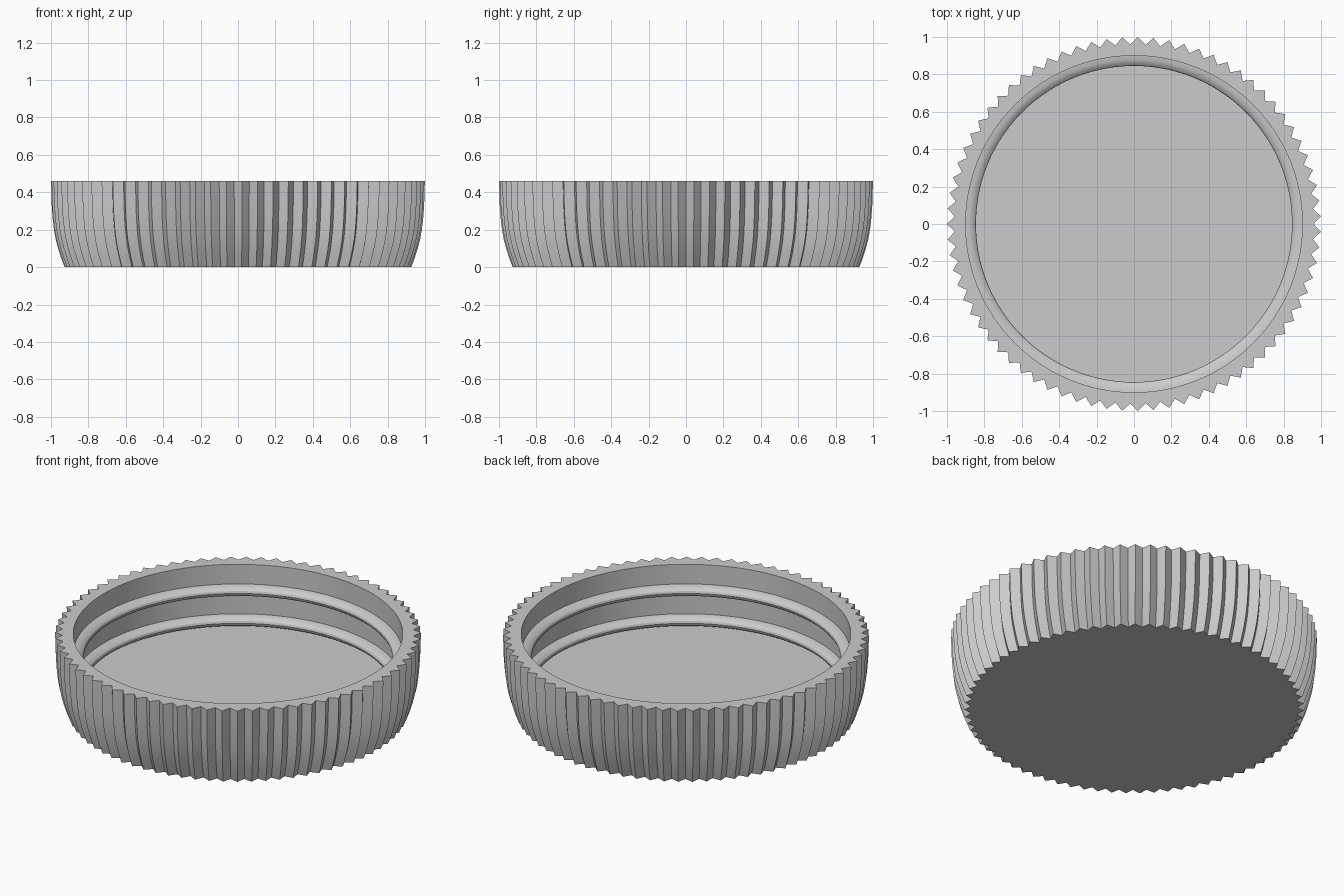
import bpy, bmesh, math

if "Cube" in bpy.data.objects:
    bpy.data.objects.remove(bpy.data.objects["Cube"], do_unlink=True)

TEETH = 75
SEGMENTS = TEETH * 2
VALLEY = 0.96          # valley radius relative to the tooth tips
HEIGHT = 0.46
BORE = 0.9
FLOOR = 0.095

grey = bpy.data.materials.new("plain_grey")
grey.use_nodes = True
colour = (0.6, 0.6, 0.6, 1)
grey.diffuse_color = colour
grey.node_tree.nodes["Principled BSDF"].inputs["Base Color"].default_value = colour


def lathe(name, profile, capped):
    """Bridge rings of (radius, height, toothed); tooth tips start at -x."""
    bm = bmesh.new()
    rings = []
    for radius, z, toothed in profile:
        ring = []
        for i in range(SEGMENTS):
            a = math.pi + math.tau * i / SEGMENTS
            r = radius * (VALLEY if toothed and i % 2 else 1)
            ring.append(bm.verts.new((r * math.cos(a), r * math.sin(a), z)))
        rings.append(ring)
    for low, high in zip(rings, rings[1:]):
        for i in range(SEGMENTS):
            j = (i + 1) % SEGMENTS
            bm.faces.new((low[i], low[j], high[j], high[i]))
    if capped:
        bm.faces.new(rings[0][::-1])
        bm.faces.new(rings[-1])
    mesh = bpy.data.meshes.new(name)
    bm.to_mesh(mesh)
    bm.free()
    mesh.materials.append(grey)
    obj = bpy.data.objects.new(name, mesh)
    bpy.context.collection.objects.link(obj)
    bpy.ops.object.select_all(action="DESELECT")
    obj.select_set(True)
    bpy.context.view_layer.objects.active = obj
    bpy.ops.object.shade_smooth_by_angle(angle=math.radians(30))
    return obj


# Toothed shell, rim, bore and floor
outer = [(0.927, 0), (0.946, 0.05), (0.962, 0.1), (0.975, 0.15),
         (0.984, 0.2), (0.991, 0.26), (0.996, 0.33), (1, HEIGHT)]
shell = [(r, z, True) for r, z in outer]
shell += [(BORE, HEIGHT, False), (BORE, FLOOR, False)]
lathe("ribbed_cap", shell, True)

# Rounded thread ridges inside the bore
STEPS = 8
for name, z in (("upper_thread", 0.31), ("lower_thread", 0.13)):
    bead = []
    for k in range(STEPS + 1):
        a = math.pi * (0.5 - k / STEPS)
        bead.append((BORE - 0.055 * math.cos(a), z + 0.032 * math.sin(a), False))
    lathe(name, bead, False)
